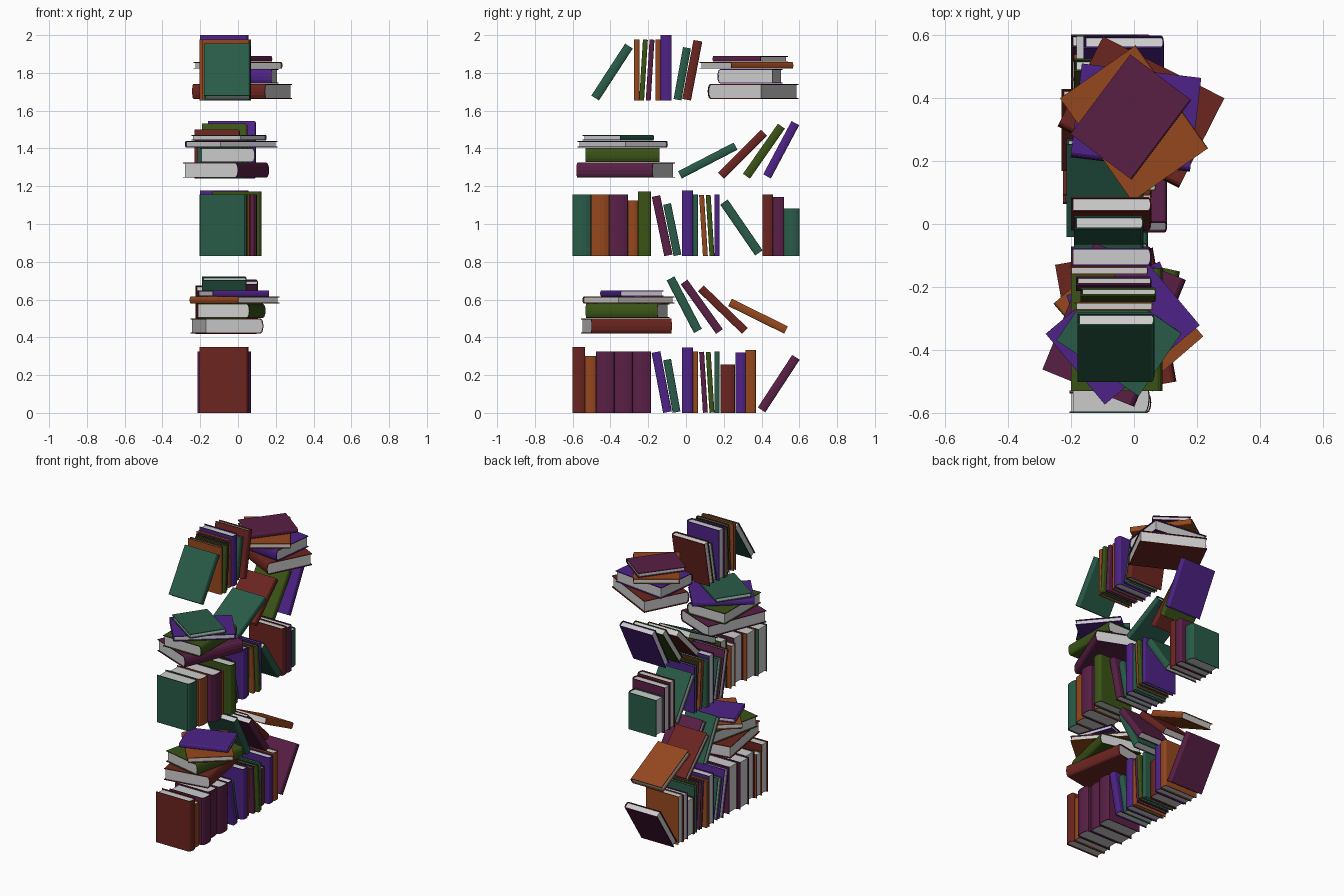
import bpy, bmesh, math
from mathutils import Matrix, Vector

if "Cube" in bpy.data.objects:
    bpy.data.objects.remove(bpy.data.objects["Cube"])

def material(name, rgb):
    m = bpy.data.materials.new(name)
    m.diffuse_color = (*rgb, 1)
    m.use_nodes = True
    m.node_tree.nodes["Principled BSDF"].inputs["Base Color"].default_value = m.diffuse_color
    return m

MATS = {n: material(n, c) for n, c in {
    'red': (.145, .018, .014), 'green': (.022, .105, .065), 'blue': (.075, .016, .24),
    'orange': (.30, .064, .013), 'plum': (.10, .014, .06), 'olive': (.042, .085, .008),
    'pages': (.70, .70, .70)}.items()}

def prism(bm, outline, z0, z1, mat):
    """Extrude a closed 2D outline between two heights."""
    lo = [bm.verts.new((x, y, z0)) for x, y in outline]
    hi = [bm.verts.new((x, y, z1)) for x, y in outline]
    faces = [bm.faces.new(lo[::-1]), bm.faces.new(hi)]
    for i in range(len(lo)):
        j = (i + 1) % len(lo)
        faces.append(bm.faces.new((lo[i], lo[j], hi[j], hi[i])))
    for f in faces:
        f.material_index = mat

def spine_arc(x, half, bulge, n=6):
    """Shallow rounded spine from -half to +half."""
    return [(x + bulge * math.cos(a), half * math.sin(a))
            for a in [-math.pi / 2 + math.pi * i / n for i in range(n + 1)]]

def book(color, w, t, h, matrix):
    """Local axes: x fore edge to spine, y thickness, z height from 0."""
    bm = bmesh.new()
    board, lip = .005, .007
    bulge = min(.2 * t, .016)
    xs = w / 2 - bulge
    outer = spine_arc(xs, t / 2, bulge)
    inner = spine_arc(xs, t / 2 - board, bulge - .004)
    # wrap-round cover
    prism(bm, [(-w / 2, -t / 2)] + outer + [(-w / 2, t / 2), (-w / 2, t / 2 - board)]
          + inner[::-1] + [(-w / 2, -t / 2 + board)], 0, h, 0)
    # page block
    prism(bm, [(-w / 2 + lip, -t / 2 + board)] + inner + [(-w / 2 + lip, t / 2 - board)],
          lip, h - lip, 1)
    bmesh.ops.recalc_face_normals(bm, faces=bm.faces)
    me = bpy.data.meshes.new('book')
    bm.to_mesh(me)
    bm.free()
    me.materials.append(MATS[color])
    me.materials.append(MATS['pages'])
    ob = bpy.data.objects.new(color + '_book', me)
    bpy.context.collection.objects.link(ob)
    ob.matrix_world = matrix

def lean(color, yb, zb, yt, zt, t, x0=-.2, x1=.055):
    """Book whose base and top middles are given in the y-z plane."""
    a = math.atan2(yt - yb, zt - zb)
    book(color, x1 - x0, t, math.hypot(yt - yb, zt - zb),
         Matrix.Translation(((x0 + x1) / 2, yb, zb)) @ Matrix.Rotation(-a, 4, 'X'))

def upright(color, y0, y1, z0, z1, x0=-.2, x1=.055):
    lean(color, (y0 + y1) / 2, z0, (y0 + y1) / 2, z1, y1 - y0, x0, x1)

def flat(color, cx, cy, z0, z1, w, h, nx, ny):
    """Lying book, spine facing (nx, ny)."""
    d = Vector((nx, ny, 0)).normalized()
    up = Vector((0, 0, 1))
    side = d.cross(up)
    m = Matrix((d, up, side)).transposed().to_4x4()
    m.translation = Vector((cx, cy, (z0 + z1) / 2)) - side * h / 2
    book(color, w, z1 - z0, h, m)

def thin_group(z, y, s, colors):
    """One thick book, then four thin ones, two of them tilting; s mirrors it."""
    a, b, c, d, e = colors
    upright(a, y - .029, y + .029, z, z + .347)
    for col, o, x in ((b, .043, -.205), (e, .156, -.19)):
        upright(col, y + s * o - .0135, y + s * o + .0135, z, z + .325, x, x + .25)
    for col, o, x in ((c, .095, -.185), (d, .13, -.17)):
        lean(col, y + s * o, z + .001, y + s * (o - .02), z + .323, .026, x, x + .24)

# tier 1: standing row
upright('red', -.6, -.534, 0, .348, -.205, .055)
upright('orange', -.534, -.476, 0, .3, -.205, .045)
for i, x in enumerate((-.19, -.215, -.2)):
    upright('plum', -.476 + i * .097, -.379 + i * .097, 0, .325, x, x + .26)
lean('blue', -.098, .004, -.159, .322, .047)
lean('green', -.05, .004, -.1, .282, .042, -.19, .03)
thin_group(0, .0075, 1, ('blue', 'orange', 'plum', 'olive', 'green'))
upright('red', .182, .26, 0, .257, -.19, .03)
upright('blue', .262, .315, 0, .32)
upright('orange', .315, .37, 0, .332)
lean('plum', .4, .016, .582, .294, .047)

# tier 2: stack and leaning row
flat('red', -.058, -.315, .42, .5, .315, .432, .985, .174)
flat('olive', -.037, -.31, .502, .578, .288, .39, .976, -.218)
flat('orange', -.018, -.305, .58, .615, .292, .39, -.757, -.655)
flat('blue', -.025, -.287, .617, .647, .242, .316, .34, -.94)
lean('green', .063, .434, -.082, .712, .047, -.19, .045)
lean('plum', .177, .431, -.01, .693, .043, -.135, .105)
lean('red', .312, .434, .079, .659, .043, -.225, .015)
lean('orange', .529, .439, .233, .585, .043, -.19, .05)

# tier 3: standing row
upright('green', -.6, -.503, .83, 1.155, -.2, .05)
upright('orange', -.503, -.406, .83, 1.155, -.18, .065)
upright('plum', -.406, -.307, .83, 1.155, -.15, .1)
upright('orange', -.307, -.255, .83, 1.125, -.165, .075)
upright('olive', -.255, -.185, .83, 1.172, -.135, .125)
lean('plum', -.093, .834, -.159, 1.148, .045)
lean('green', -.045, .834, -.1, 1.106, .042, -.19, .03)
thin_group(.83, .0075, 1, ('blue', 'green', 'orange', 'olive', 'blue'))
lean('green', .386, .847, .201, 1.116, .048)
upright('red', .405, .46, .83, 1.155)
upright('plum', .46, .52, .83, 1.142)
upright('green', .52, .6, .83, 1.083, -.19, .03)

# tier 4: stack and leaning row
flat('plum', -.063, -.32, 1.245, 1.325, .315, .435, .926, -.377)
flat('olive', -.055, -.335, 1.327, 1.403, .29, .392, 1, 0)
flat('blue', -.036, -.335, 1.405, 1.44, .293, .393, -.64, .765)
flat('green', -.048, -.358, 1.442, 1.472, .242, .316, .56, .826)
lean('green', -.032, 1.26, .262, 1.412, .043, -.215, .03)
lean('red', .185, 1.256, .413, 1.484, .045, -.23, .01)
lean('olive', .32, 1.253, .505, 1.518, .045, -.19, .05)
lean('blue', .429, 1.252, .579, 1.534, .046, -.16, .095)

# tier 5: leaning and standing row, stack
lean('green', -.481, 1.667, -.302, 1.942, .048, -.18, .065)
thin_group(1.653, -.105, -1, ('blue', 'orange', 'plum', 'olive', 'orange'))
lean('green', -.045, 1.658, .005, 1.933, .042, -.19, .03)
lean('red', 0.003, 1.658, .063, 1.97, .047)
flat('red', .022, .355, 1.662, 1.742, .32, .432, -.453, -.891)
flat('blue', .006, .338, 1.744, 1.82, .3, .382, -.12, -.99)
flat('orange', 0, .32, 1.822, 1.857, .294, .4, .82, .575)
flat('plum', -.01, .34, 1.859, 1.889, .242, .316, .8, -.6)
